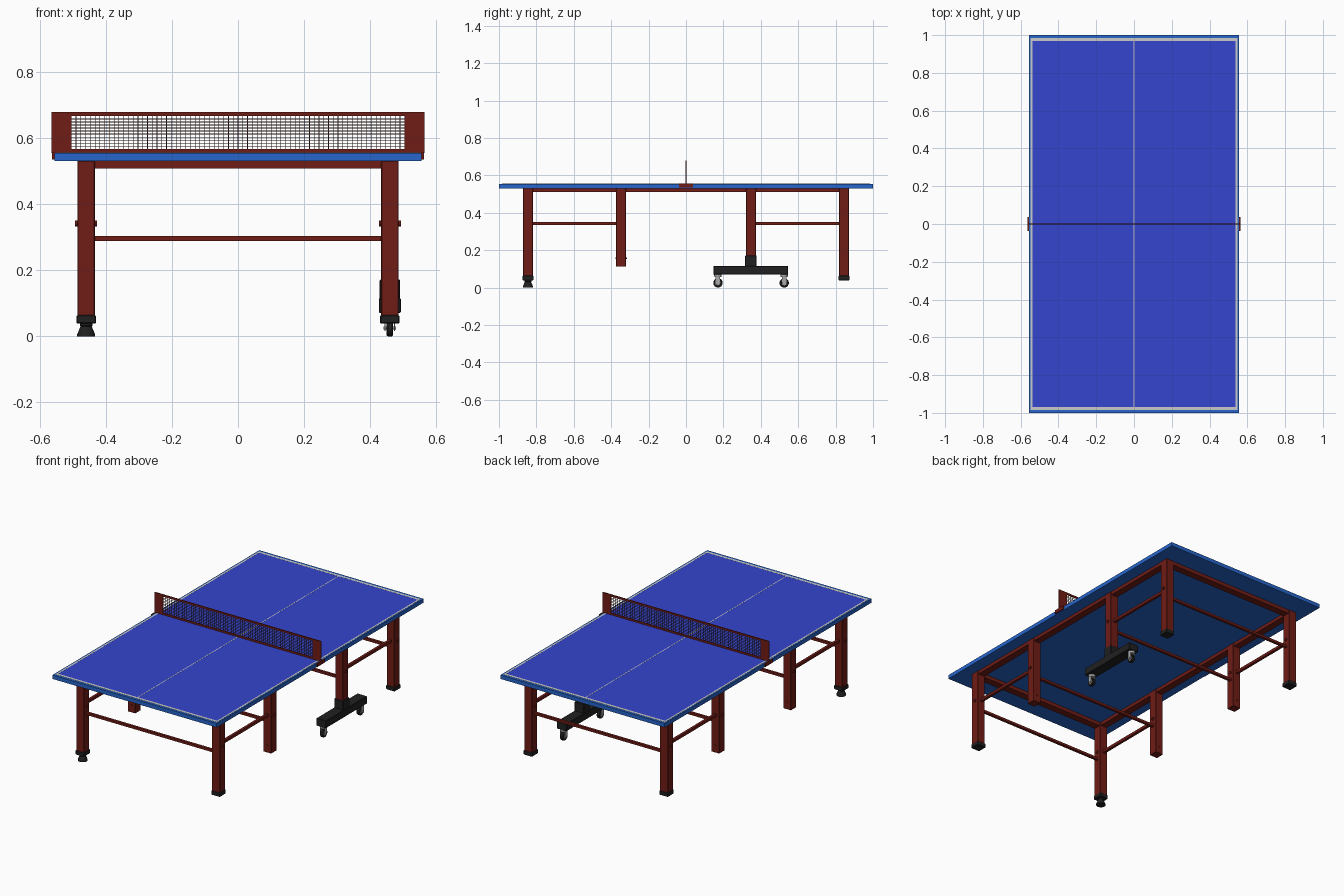
import bpy, math
from mathutils import Matrix

if "Cube" in bpy.data.objects:
    bpy.data.objects.remove(bpy.data.objects["Cube"])


def mat(name, r, g, b):
    m = bpy.data.materials.new(name)
    m.diffuse_color = (r, g, b, 1)
    m.use_nodes = True
    m.node_tree.nodes["Principled BSDF"].inputs["Base Color"].default_value = m.diffuse_color
    return m


MAROON = mat("maroon", 0.16, 0.012, 0.008)
BLUE = mat("edge_blue", 0.02, 0.13, 0.60)
FIELD = mat("field_blue", 0.035, 0.06, 0.62)
WHITE = mat("line_white", 0.6, 0.62, 0.6)
BLACK = mat("black_rubber", 0.015, 0.015, 0.016)
NETC = mat("net_dark", 0.06, 0.02, 0.02)
STEEL = mat("steel", 0.4, 0.4, 0.4)


def finish(name, verts, faces, m):
    me = bpy.data.meshes.new(name)
    me.from_pydata(verts, [], faces)
    me.materials.append(m)
    ob = bpy.data.objects.new(name, me)
    bpy.context.collection.objects.link(ob)
    return ob


def boxes(name, spans, m, bevel=0):
    """One object from boxes given as (x0, x1, y0, y1, z0, z1)."""
    v, f = [], []
    for x0, x1, y0, y1, z0, z1 in spans:
        n = len(v)
        v += [(x, y, z) for z in (z0, z1) for x, y in ((x0, y0), (x1, y0), (x1, y1), (x0, y1))]
        f += [tuple(n + i for i in q) for q in
              ((3, 2, 1, 0), (4, 5, 6, 7), (0, 1, 5, 4), (1, 2, 6, 5), (2, 3, 7, 6), (3, 0, 4, 7))]
    ob = finish(name, v, f, m)
    if bevel:
        mod = ob.modifiers.new("bevel", "BEVEL")
        mod.width, mod.segments = bevel, 1
    return ob


def lathe(name, profile, loc, m, axis="Z", seg=24):
    """Solid of revolution from (radius, height) points, capped at both ends."""
    v = [(r * math.cos(2 * math.pi * i / seg), r * math.sin(2 * math.pi * i / seg), h)
         for r, h in profile for i in range(seg)]
    f = [(k * seg + i, k * seg + (i + 1) % seg, (k + 1) * seg + (i + 1) % seg, (k + 1) * seg + i)
         for k in range(len(profile) - 1) for i in range(seg)]
    f += [tuple(reversed(range(seg))), tuple(range(len(v) - seg, len(v)))]
    ob = finish(name, v, f, m)
    if axis == "X":
        ob.data.transform(Matrix.Rotation(math.pi / 2, 4, "Y"))
    elif axis == "Y":
        ob.data.transform(Matrix.Rotation(-math.pi / 2, 4, "X"))
    ob.location = loc
    bpy.context.view_layer.objects.active = ob
    ob.select_set(True)
    bpy.ops.object.shade_smooth_by_angle(angle=math.radians(35))
    ob.select_set(False)
    return ob


LX, LH = 0.46, 0.0265          # leg centre in x, leg half width
YO, YI = 0.845, 0.347          # outer and inner leg positions in y
TOP = 0.555

# Table top, playing field and painted lines
boxes("table_top", [(-0.556, 0.556, -1, 1, 0.531, TOP)], BLUE)
boxes("playing_field", [(-0.54, 0.54, -0.97, 0.97, TOP - 0.002, TOP + 0.0006)], FIELD)
lines = [(-0.0025, 0.0025, -0.97, 0.97, TOP, TOP + 0.001)]
for s in (-1, 1):
    lines.append((s * 0.5425 - 0.005, s * 0.5425 + 0.005, -0.985, 0.985, TOP - 0.001, TOP + 0.001))
    lines.append((-0.538, 0.538, s * 0.9775 - 0.0075, s * 0.9775 + 0.0075, TOP - 0.001, TOP + 0.001))
boxes("court_lines", lines, WHITE)

# Frame under the top
rails = []
for s in (-1, 1):
    rails.append((s * LX - 0.022, s * LX + 0.022, -0.865, 0.865, 0.51, 0.531))
    rails.append((-LX, LX, s * YO - 0.022, s * YO + 0.022, 0.508, 0.531))
boxes("top_frame", rails, MAROON)

# Legs, caps, braces and bolts
for sx, side in ((-1, "left"), (1, "right")):
    x = sx * LX
    for y in (-YO, -YI, YI, YO):
        outer = abs(y) == YO
        kind = ("outer" if outer else "inner") + ("_front" if y < 0 else "_back")
        boxes(f"{kind}_{side}_leg",
              [(x - LH, x + LH, y - LH, y + LH, 0.05 if outer else 0.112, 0.531)], MAROON, 0.002)
        if outer:
            c = LH + 0.003
            boxes(f"{kind}_{side}_cap", [(x - c, x + c, y - c, y + c, 0.038, 0.064)], BLACK, 0.003)
        lathe(f"{kind}_{side}_bolt", [(0.009, -0.033), (0.009, 0.033)], (x, y, 0.342), MAROON, "X", 12)
        if not outer:
            lathe(f"{kind}_{side}_low_bolt", [(0.004, -0.031), (0.004, 0.031)],
                  (x, y, 0.157), MAROON, "Y", 12)
    boxes(f"{side}_side_braces",
          [(x - 0.008, x + 0.008, s * 0.595 - 0.25, s * 0.595 + 0.25, 0.334, 0.351) for s in (-1, 1)], MAROON)
boxes("cross_braces", [(-LX, LX, y - 0.008, y + 0.008, 0.288, 0.303) for y in (-YO, -YI, YI, YO)], MAROON)

# Single adjustable foot
lathe("levelling_foot", [(0.027, 0), (0.027, 0.006), (0.017, 0.03), (0.019, 0.032), (0.019, 0.04)],
      (-LX, -YO, 0), BLACK)

# Caster base with sleeve under the back right inner leg
boxes("caster_base", [(0.427, 0.493, 0.146, 0.546, 0.07, 0.116)], BLACK, 0.003)
boxes("caster_sleeve", [(0.429, 0.491, YI - 0.031, YI + 0.031, 0.112, 0.172)], BLACK, 0.003)
for y, n in ((0.171, "front"), (0.525, "back")):
    lathe(f"{n}_caster_wheel",
          [(0.013, -0.007), (0.014, -0.010), (0.022, -0.010), (0.025, -0.006),
           (0.025, 0.006), (0.022, 0.010), (0.014, 0.010), (0.013, 0.007)],
          (LX, y, 0.025), BLACK, "X")
    lathe(f"{n}_caster_hub", [(0.013, -0.009), (0.013, 0.009)], (LX, y, 0.025), STEEL, "X")
    lathe(f"{n}_caster_axle", [(0.005, -0.019), (0.005, 0.019)], (LX, y, 0.025), STEEL, "X", 12)
    lathe(f"{n}_caster_swivel", [(0.018, 0.056), (0.02, 0.062), (0.02, 0.071)], (LX, y, 0), STEEL)
    boxes(f"{n}_caster_fork",
          [(LX + s * 0.0145 - 0.0015, LX + s * 0.0145 + 0.0015, y - 0.012, y + 0.012, 0.016, 0.06)
           for s in (-1, 1)], STEEL)

# Net: end panels, bands, clamps and mesh
NX, Z0, Z1 = 0.505, 0.567, 0.667
T = 0.003
boxes("net_border", [(-0.565, -NX, -T, T, TOP, 0.679), (NX, 0.565, -T, T, TOP, 0.679),
                     (-NX, NX, -T, T, Z1, 0.679), (-NX, NX, -T, T, TOP, Z0)], MAROON)
boxes("net_clamps", [(min(s * 0.556, s * 0.563), max(s * 0.556, s * 0.563), -0.037, 0.037, 0.535, 0.557)
                     for s in (-1, 1)], MAROON)
W, NV, NH = 0.0009, 70, 11
mesh = [(-NX + 2 * NX * i / NV - W, -NX + 2 * NX * i / NV + W, -W, W, Z0, Z1) for i in range(1, NV)]
mesh += [(-NX, NX, -W, W, Z0 + (Z1 - Z0) * i / NH - W, Z0 + (Z1 - Z0) * i / NH + W) for i in range(1, NH)]
boxes("net_mesh", mesh, NETC)
